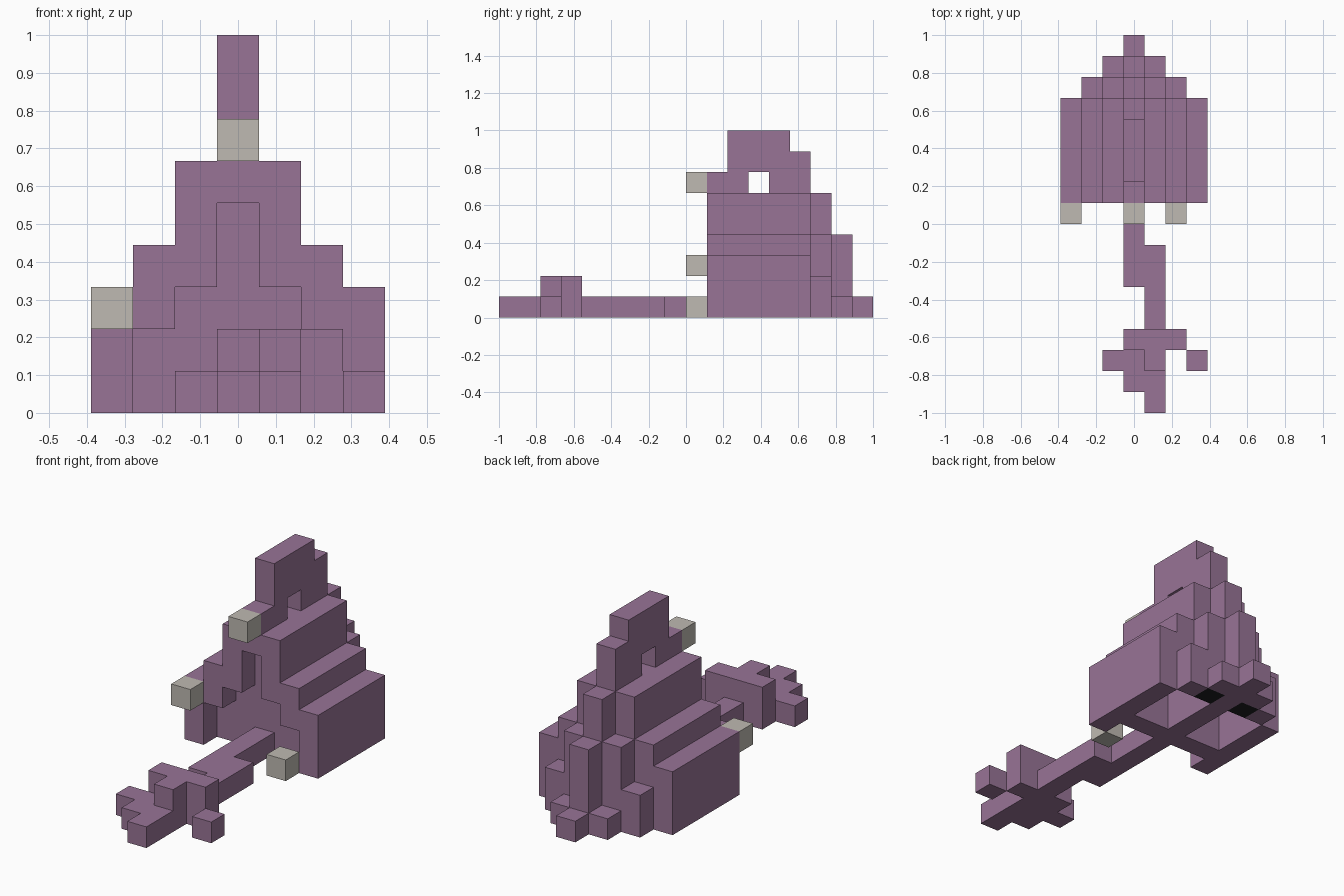
import bpy, bmesh
from itertools import product
from mathutils import Vector

cube = bpy.data.objects.get("Cube")
if cube:
    bpy.data.objects.remove(cube)

UNIT = 1 / 9  # edge length of one block


def material(name, rgb):
    mat = bpy.data.materials.new(name)
    mat.use_nodes = True
    mat.diffuse_color = (*rgb, 1)
    mat.node_tree.nodes["Principled BSDF"].inputs["Base Color"].default_value = (*rgb, 1)
    return mat


purple = material("dusty purple", (0.314, 0.174, 0.305))
bone = material("bone", (0.52, 0.49, 0.445))
black = material("near black", (0.012, 0.012, 0.014))


def block(x, y, z):
    """Cells of a box given as inclusive (first, last) ranges."""
    return set(product(*(range(a, b + 1) for a, b in (x, y, z))))


def pair(x, y, z):
    """A box and its mirror image across the middle."""
    return block(x, y, z) | block((-x[1], -x[0]), y, z)


def build(name, cells, mat):
    """Make one clean shell around the outside of a set of cells."""
    bm = bmesh.new()
    for cell in cells:
        centre = Vector(cell) + Vector((0, 0.5, 0.5))
        for axis, sign in product(range(3), (-1, 1)):
            n = [0, 0, 0]
            n[axis] = sign
            if tuple(c + d for c, d in zip(cell, n)) in cells:
                continue
            n = Vector(n) / 2
            u, v = Vector((n.y, n.z, n.x)), Vector((n.z, n.x, n.y))
            if u.cross(v).dot(n) < 0:
                u, v = v, u
            corners = (-u - v, u - v, u + v, v - u)
            bm.faces.new([bm.verts.new((centre + n + c) * UNIT) for c in corners])
    bmesh.ops.remove_doubles(bm, verts=bm.verts, dist=0.001)
    bmesh.ops.dissolve_limit(bm, angle_limit=0.01, verts=bm.verts, edges=bm.edges)
    mesh = bpy.data.meshes.new(name)
    bm.to_mesh(mesh)
    bm.free()
    mesh.materials.append(mat)
    obj = bpy.data.objects.new(name, mesh)
    bpy.context.collection.objects.link(obj)
    return obj


# Stepped body, tapering to the back
body = block((-3, 3), (1, 5), (0, 2))
body |= block((-2, 2), (1, 5), (3, 3))
body |= block((-1, 1), (1, 5), (4, 5))
body |= pair((2, 2), (6, 6), (0, 1))
body |= pair((1, 1), (6, 6), (0, 3))
body |= block((0, 0), (6, 6), (0, 5))
body |= pair((1, 1), (7, 7), (0, 0))
body |= block((0, 0), (7, 7), (0, 3))
body |= block((0, 0), (8, 8), (0, 0))

# Arched mouth recess, one block deep
body -= block((-2, 2), (1, 1), (0, 1))
body -= block((-1, 1), (1, 1), (2, 2))
body -= block((0, 0), (1, 1), (3, 4))

# Hollows under the body and sockets for the dark blocks
body -= pair((1, 2), (3, 5), (0, 1))
sockets = pair((1, 1), (6, 6), (0, 0))
body -= sockets

# Top fin with a square hole
body |= block((0, 0), (1, 5), (6, 6)) - block((0, 0), (3, 3), (6, 6))
body |= block((0, 0), (2, 5), (7, 7))
body |= block((0, 0), (2, 4), (8, 8))
build("body", body, purple)
build("underside_dark_blocks", sockets, black)

# Winding tongue on the ground
tongue = block((0, 0), (-3, 1), (0, 0))
tongue |= block((1, 1), (-5, -2), (0, 0))
build("tongue", tongue, purple)

# Branched tongue tip
tip = block((0, 2), (-6, -6), (0, 1))
tip |= block((1, 1), (-7, -7), (0, 1))
tip |= block((-1, 0), (-7, -7), (0, 0))
tip |= block((0, 1), (-8, -8), (0, 0))
tip |= block((1, 1), (-9, -9), (0, 0))
tip |= block((3, 3), (-7, -7), (0, 0))
build("tongue_tip", tip, purple)

# Bone studs in front of the body
for name, cell in (("top_stud", (0, 0, 6)),
                   ("right_stud", (-3, 0, 2)),
                   ("left_stud", (2, 0, 0))):
    build(name, {cell}, bone)
